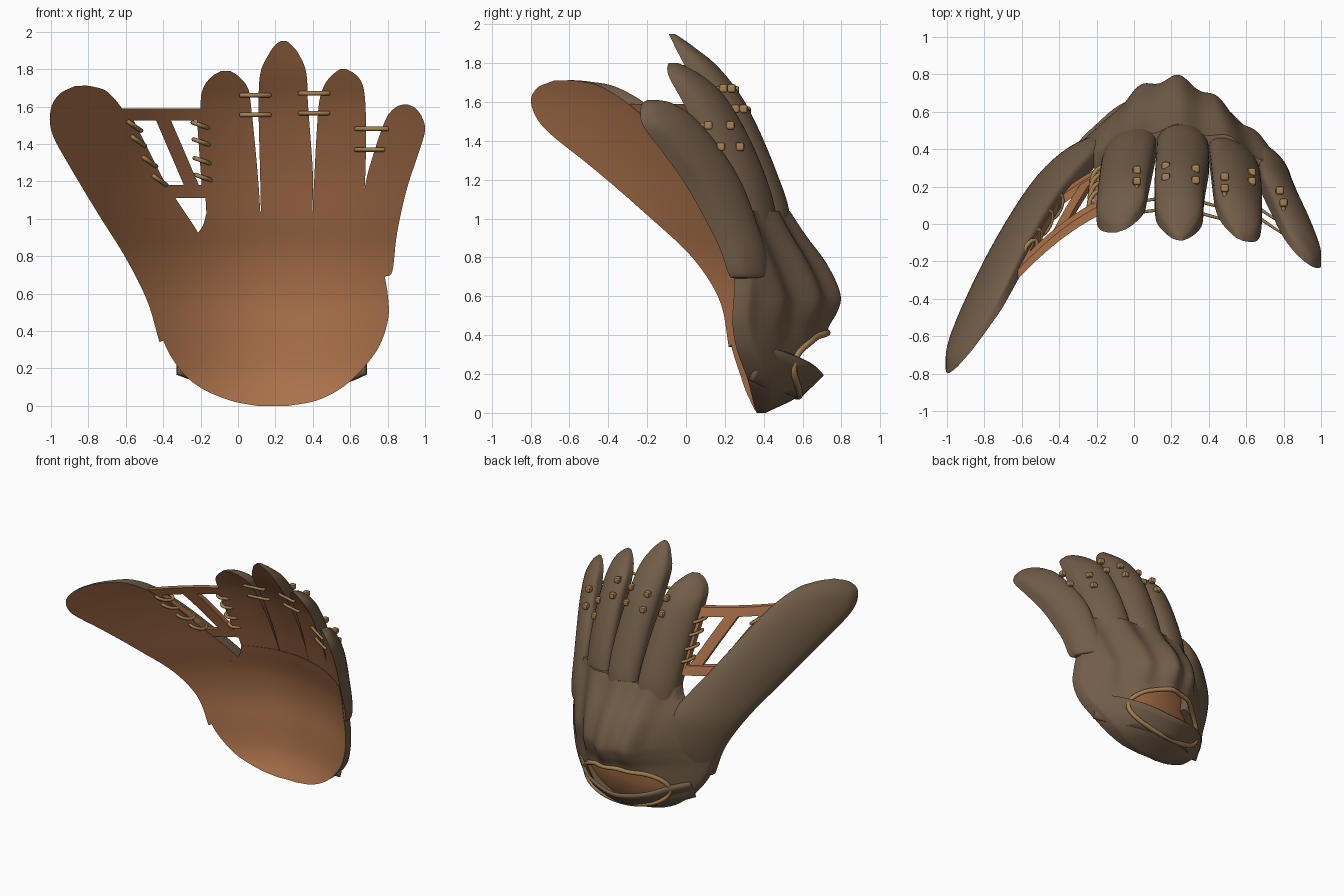
import bpy, bmesh, math

if "Cube" in bpy.data.objects:
    bpy.data.objects.remove(bpy.data.objects["Cube"])

def material(name, rgb):
    m = bpy.data.materials.new(name)
    m.diffuse_color = (*rgb, 1)
    m.use_nodes = True
    m.node_tree.nodes["Principled BSDF"].inputs["Base Color"].default_value = m.diffuse_color
    return m

TAN = material("palm_leather", (0.40, 0.165, 0.068))
DARK = material("back_leather", (0.165, 0.108, 0.064))
LACE = material("lace_leather", (0.38, 0.22, 0.085))

def spline(tab, p):
    """Smooth interpolation through (position, value) pairs."""
    p = min(max(p, tab[0][0]), tab[-1][0])
    i = 0
    while i < len(tab) - 2 and p > tab[i + 1][0]:
        i += 1
    def slope(k):
        a, b = tab[max(k - 1, 0)], tab[min(k + 1, len(tab) - 1)]
        return (b[1] - a[1]) / (b[0] - a[0])
    (x0, y0), (x1, y1) = tab[i], tab[i + 1]
    h = x1 - x0
    t = (p - x0) / h
    return ((2*t**3 - 3*t*t + 1) * y0 + (t**3 - 2*t*t + t) * h * slope(i)
            + (3*t*t - 2*t**3) * y1 + (t**3 - t*t) * h * slope(i + 1))

# Cupped catching face: every part of the front lies on this surface
DEPTH = [(0, .37), (.1, .42), (.2, .45), (.4, .47), (.6, .48), (.8, .45),
         (1, .38), (1.3, .27), (1.6, .13), (1.8, 0), (1.95, -.09)]

def face_y(x, z):
    return spline(DEPTH, z) - .65 * (x - .2) ** 2

BUMP = [(0, 0), (.08, .06), (.2, .13), (.43, .14), (.52, .175), (.6, .19),
        (.75, .14), (.9, .06), (1.04, 0)]
BASE = [(0, .04), (.08, .1), (.2, .11), (.6, .11), (.8, .12), (1.04, .15)]

def palm_thick(u, x, z, T):
    """Hand bulge plus four ridges running down from the fingers."""
    k = min(max((z - .6) / .44, 0), 1)
    s = (x - (.03 - .06 * k)) / (.21 + .06 * k)
    ridge = .02 * math.cos(2 * math.pi * s) if -.5 < s < 3.5 else -.02
    ridge *= min(max((z - .3) / .25, 0), 1)
    body = spline(BASE, z) + spline(BUMP, z) * math.exp(-((x - .2) / .36) ** 2) + ridge
    return body * (.7 + .3 * max(0, 1 - u * u) ** .5)

def finger_thick(u, x, z, T):
    return T * (.45 + .55 * max(0, 1 - u * u) ** .5)

def flat_thick(u, x, z, T):
    return T

def in_hole(x, z):
    return ((x - .16) / .36) ** 2 + ((z - .25) / .165) ** 2 < 1

def finish(ob, angle=40):
    bpy.context.view_layer.objects.active = ob
    for o in bpy.context.selected_objects:
        o.select_set(False)
    ob.select_set(True)
    bpy.ops.object.shade_smooth_by_angle(angle=math.radians(angle))

def pad(name, rows, thick, nu=20, sub=6, shift=0.0, hole=False, mats=(TAN, DARK)):
    """Closed leather pad; rows are (left x, left z, right x, right z, thickness)."""
    tabs = [[(i, r[c]) for i, r in enumerate(rows)] for c in range(5)]
    nv = (len(rows) - 1) * sub
    bm = bmesh.new()
    front, back = [], []
    for j in range(nv + 1):
        xl, zl, xr, zr, T = (spline(t, j / sub) for t in tabs)
        fr, br = [], []
        for i in range(nu + 1):
            u = -math.cos(math.pi * i / nu) if not hole else 2 * i / nu - 1
            w = (u + 1) / 2
            x, z = xl + (xr - xl) * w, zl + (zr - zl) * w
            y = face_y(x, z) + shift
            fr.append(bm.verts.new((x, y, z)))
            br.append(bm.verts.new((x, y + max(thick(u, x, z, T), .01), z)))
        front.append(fr)
        back.append(br)
    for grid, mi in ((front, 0), (back, 1)):
        for j in range(nv):
            for i in range(nu):
                q = (grid[j][i], grid[j][i+1], grid[j+1][i+1], grid[j+1][i])
                c = sum((v.co for v in q), q[0].co * 0) / 4
                if mi and hole and in_hole(c.x, c.z):
                    continue
                bm.faces.new(q).material_index = mi
    rim = ([(0, i) for i in range(nu)] + [(j, nu) for j in range(nv)]
           + [(nv, i) for i in range(nu, 0, -1)] + [(j, 0) for j in range(nv, 0, -1)])
    for a, b in zip(rim, rim[1:] + rim[:1]):
        f = bm.faces.new((front[a[0]][a[1]], front[b[0]][b[1]], back[b[0]][b[1]], back[a[0]][a[1]]))
        f.material_index = 1
    bmesh.ops.recalc_face_normals(bm, faces=bm.faces)
    me = bpy.data.meshes.new(name)
    bm.to_mesh(me)
    bm.free()
    ob = bpy.data.objects.new(name, me)
    bpy.context.collection.objects.link(ob)
    for m in mats:
        me.materials.append(m)
    finish(ob)
    return ob

def lace(name, pts, r=.012, cyclic=False):
    cu = bpy.data.curves.new(name, 'CURVE')
    cu.dimensions = '3D'
    cu.bevel_depth, cu.bevel_resolution, cu.use_fill_caps = r, 2, True
    sp = cu.splines.new('POLY')
    sp.points.add(len(pts) - 1)
    for p, c in zip(sp.points, pts):
        p.co = (*c, 1)
    sp.use_cyclic_u = cyclic
    cu.materials.append(LACE)
    ob = bpy.data.objects.new(name, cu)
    bpy.context.collection.objects.link(ob)

# Palm and heel with the wrist opening
heel = [(0, .1, .27), (.025, -.03, .41), (.08, -.17, .53), (.15, -.27, .62), (.25, -.35, .71),
        (.35, -.4, .77), (.48, -.44, .805), (.6, -.45, .8), (.7, -.45, .785), (.8, -.38, .79),
        (.93, -.21, .83), (1.04, -.165, .86)]
pad("palm", [(a, z, b, z, 0) for z, a, b in heel], palm_thick, nu=80, sub=7, hole=True)

# Four fingers: z, left x, right x, thickness
fingers = {
    "index_finger": [(.85, -.16, .12, .11), (1.05, -.17, .118, .16), (1.3, -.185, .1, .165),
                     (1.6, -.2, .07, .16), (1.7, -.185, .052, .13), (1.76, -.14, .005, .09), (1.79, -.09, -.04, .04)],
    "middle_finger": [(.85, .125, .39, .11), (1.05, .122, .398, .165), (1.25, .118, .4, .17), (1.6, .11, .375, .17),
                      (1.78, .12, .365, .15), (1.88, .165, .325, .09), (1.93, .2, .285, .05), (1.95, .23, .26, .03)],
    "ring_finger": [(.85, .395, .66, .1), (1.05, .4, .67, .15), (1.22, .408, .68, .165), (1.45, .42, .685, .165),
                    (1.63, .435, .68, .15), (1.72, .465, .665, .12), (1.77, .505, .63, .08), (1.8, .545, .58, .04)]}
for name, rows in fingers.items():
    pad(name, [(a, z, b, z, t) for z, a, b, t in rows], finger_thick, shift=.004)

pad("little_finger", [(.785, .69, .62, .7, .1), (.825, .72, .63, .74, .12), (.85, .92, .66, .95, .15),
    (.9, 1.15, .68, 1.18, .165), (.965, 1.35, .735, 1.38, .16), (1, 1.47, .785, 1.52, .14),
    (.985, 1.54, .815, 1.57, .11), (.95, 1.59, .85, 1.6, .08), (.91, 1.61, .88, 1.61, .04)],
    finger_thick, shift=.004)

# Thumb, swung out and forward
pad("thumb", [(-.42, .34, -.1, .48, .08), (-.485, .56, -.13, .75, .12), (-.6, .79, -.21, .92, .16),
    (-.75, 1.03, -.38, 1.18, .18), (-.9, 1.28, -.53, 1.44, .18), (-.995, 1.46, -.62, 1.59, .17),
    (-1, 1.59, -.7, 1.68, .14), (-.95, 1.67, -.77, 1.705, .09), (-.87, 1.71, -.81, 1.712, .04)],
    finger_thick, shift=.004)

# Web between thumb and index finger
for name, rows in {
    "web_top_bar": [(-.63, 1.59, -.63, 1.525, .05), (-.17, 1.59, -.17, 1.525, .05)],
    "web_lower_bar": [(-.4, 1.18, -.38, 1.11, .05), (-.16, 1.18, -.16, 1.11, .05)],
    "web_diagonal": [(-.44, 1.53, -.36, 1.53, .04), (-.285, 1.17, -.205, 1.17, .04)],
    "web_thumb_edge": [(-.62, 1.53, -.56, 1.53, .05), (-.4, 1.15, -.37, 1.15, .05)],
    "web_index_edge": [(-.22, 1.54, -.17, 1.54, .05), (-.19, 1.12, -.15, 1.12, .05)]}.items():
    pad(name, rows, flat_thick, nu=4, sub=8, shift=.008, mats=(TAN, TAN))

# Lace loops holding the web
def web_loop(name, x, z, slant):
    y = face_y(x, z)
    pts = []
    for k in range(16):
        a = 2 * math.pi * k / 16
        dx = .042 * math.cos(a)
        pts.append((x + dx, y + .04 + .055 * math.sin(a) - .65 * 2 * (x - .2) * dx, z + slant * dx))
    lace(name, pts, .012, True)

for k, (x, z) in enumerate([(-.56, 1.5), (-.54, 1.42), (-.48, 1.31), (-.425, 1.21)]):
    web_loop(f"thumb_web_lace_{k}", x, z, -.7)
for k, (x, z) in enumerate([(-.2, 1.5), (-.195, 1.41), (-.19, 1.31), (-.185, 1.22)]):
    web_loop(f"index_web_lace_{k}", x, z, -.35)

# Paired laces tying neighbouring fingers, with knots on the back
for k, (a, b, z) in enumerate([(.015, .17, 1.66), (.015, .17, 1.555), (.33, .485, 1.67),
                               (.33, .485, 1.565), (.63, .8, 1.48), (.63, .78, 1.37)]):
    ya, yb = face_y(a, z), face_y(b, z)
    lace(f"finger_lace_{k}", [(a, ya + .16, z), (a, ya - .012, z), (b, yb - .012, z), (b, yb + .16, z)])
    for s, x, y in (("a", a, ya), ("b", b, yb)):
        bpy.ops.mesh.primitive_cube_add(size=.045, location=(x, y + .158, z))
        knot = bpy.context.object
        knot.name = f"lace_knot_{k}{s}"
        bev = knot.modifiers.new("bevel", 'BEVEL')
        bev.width, bev.segments = .012, 2
        knot.data.materials.append(LACE)

# Lace rim round the wrist opening
rim = []
for k in range(64):
    a = 2 * math.pi * k / 64
    x, z = .16 + .36 * math.cos(a), .25 + .165 * math.sin(a)
    rim.append((x, face_y(x, z) + palm_thick((x - .18) / .6, x, z, 0), z))
lace("wrist_rim", rim, .018, True)

# Wrist strap arching over the opening: x, top y, top z, bottom y, bottom z
arch = [(.68, .40, .34, .33, .17), (.58, .52, .31, .41, .13), (.42, .65, .25, .52, .1), (.17, .70, .2, .575, .08),
        (-.05, .64, .23, .51, .1), (-.2, .52, .28, .41, .13), (-.32, .40, .31, .33, .17)]
bm = bmesh.new()
grid = []
for j in range(37):
    x, yt, zt, yb, zb = (spline([(i, r[c]) for i, r in enumerate(arch)], j / 6) for c in range(5))
    grid.append([bm.verts.new((x, yt + (yb - yt) * w / 4, zt + (zb - zt) * w / 4)) for w in range(5)])
for p, q in zip(grid, grid[1:]):
    for i in range(4):
        bm.faces.new((p[i], p[i+1], q[i+1], q[i]))
me = bpy.data.meshes.new("wrist_strap")
bm.to_mesh(me)
bm.free()
strap = bpy.data.objects.new("wrist_strap", me)
bpy.context.collection.objects.link(strap)
me.materials.append(DARK)
sol = strap.modifiers.new("thickness", 'SOLIDIFY')
sol.thickness, sol.offset = .025, 0
finish(strap)
